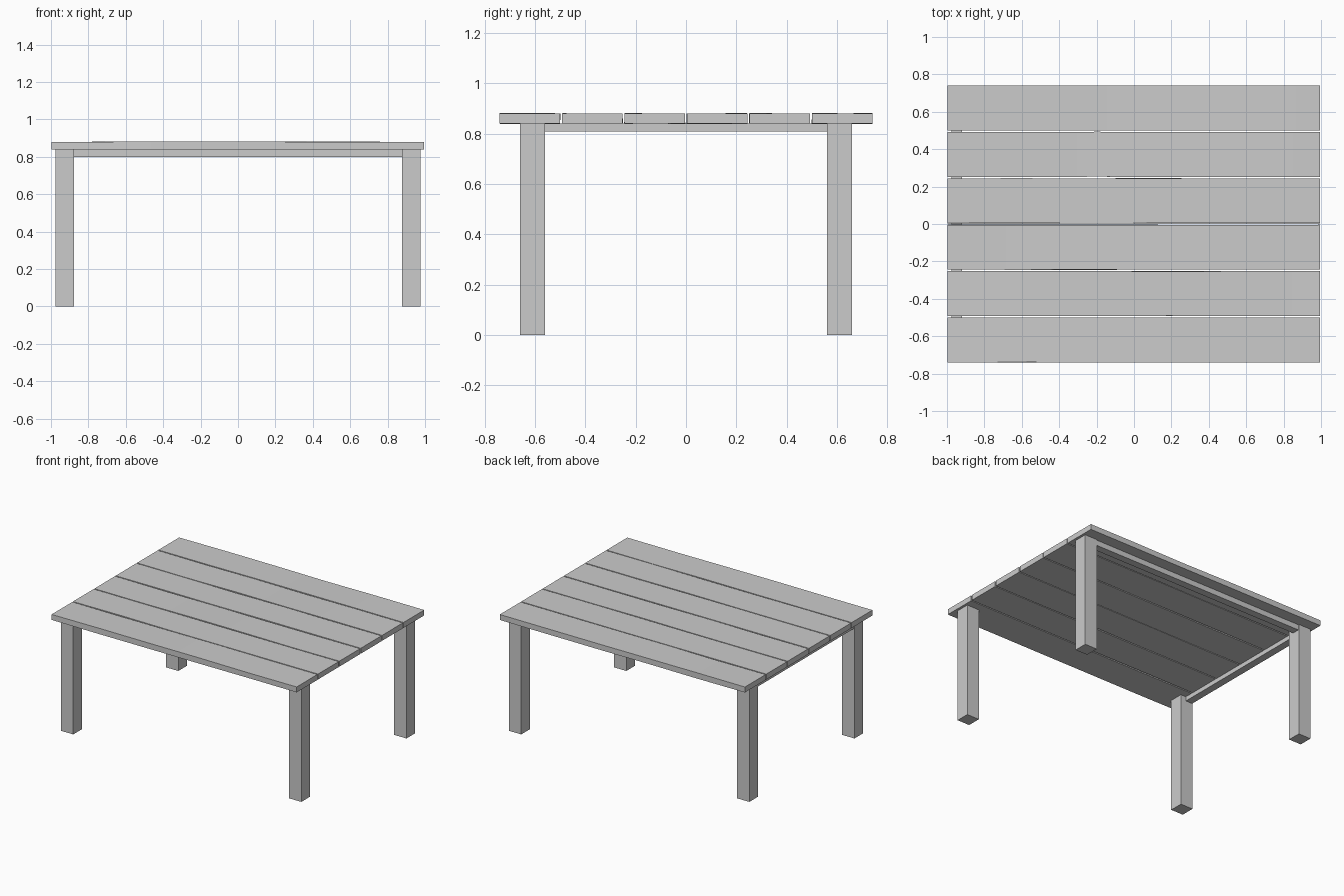
import bpy, bmesh, math, random
from mathutils import Vector

if "Cube" in bpy.data.objects:
    bpy.data.objects.remove(bpy.data.objects["Cube"])

random.seed(4)


def box(name, lo, hi, cuts=0, wobble=0.0):
    """Box between two corners, optionally sliced along x with uneven edges."""
    lo, hi = Vector(lo), Vector(hi)
    bm = bmesh.new()
    bmesh.ops.create_cube(bm, size=1)
    for v in bm.verts:
        v.co = Vector(((lo[i] + hi[i]) / 2 + v.co[i] * (hi[i] - lo[i])) for i in range(3))
    for i in range(cuts):
        x = lo.x + (hi.x - lo.x) * (i + 1) / (cuts + 1)
        bmesh.ops.bisect_plane(bm, geom=bm.verts[:] + bm.edges[:] + bm.faces[:],
                               plane_co=(x, 0, 0), plane_no=(1, 0, 0))
    if wobble:
        for v in bm.verts:
            if lo.x + 0.01 < v.co.x < hi.x - 0.01:
                v.co.y += random.uniform(-wobble, wobble)
                v.co.z += random.uniform(-wobble, wobble)
    bmesh.ops.recalc_face_normals(bm, faces=bm.faces[:])
    mesh = bpy.data.meshes.new(name)
    bm.to_mesh(mesh)
    bm.free()
    ob = bpy.data.objects.new(name, mesh)
    bpy.context.collection.objects.link(ob)
    return ob


# table top: six slightly uneven planks with narrow gaps
pitch, width = 0.248, 0.240
for i in range(6):
    y = (i - 2.5) * pitch
    plank = box(f"plank_{i + 1}", (-0.997, y - width / 2, 0.84),
                (0.995, y + width / 2, 0.88), cuts=4, wobble=0.0015)
    bpy.ops.object.select_all(action='DESELECT')
    plank.select_set(True)
    bpy.context.view_layer.objects.active = plank
    bpy.ops.object.shade_smooth_by_angle(angle=math.radians(30))

# four square legs
for sx, side in ((-1, "left"), (1, "right")):
    for sy, end in ((-1, "front"), (1, "back")):
        cx, cy = sx * 0.927, sy * 0.61
        box(f"{end}_{side}_leg", (cx - 0.05, cy - 0.05, 0), (cx + 0.05, cy + 0.05, 0.841))

# support rails, present only at the back and the left end
box("back_rail", (-0.88, 0.60, 0.80), (0.88, 0.655, 0.84))
box("left_rail", (-0.975, -0.56, 0.808), (-0.92, 0.56, 0.84))
